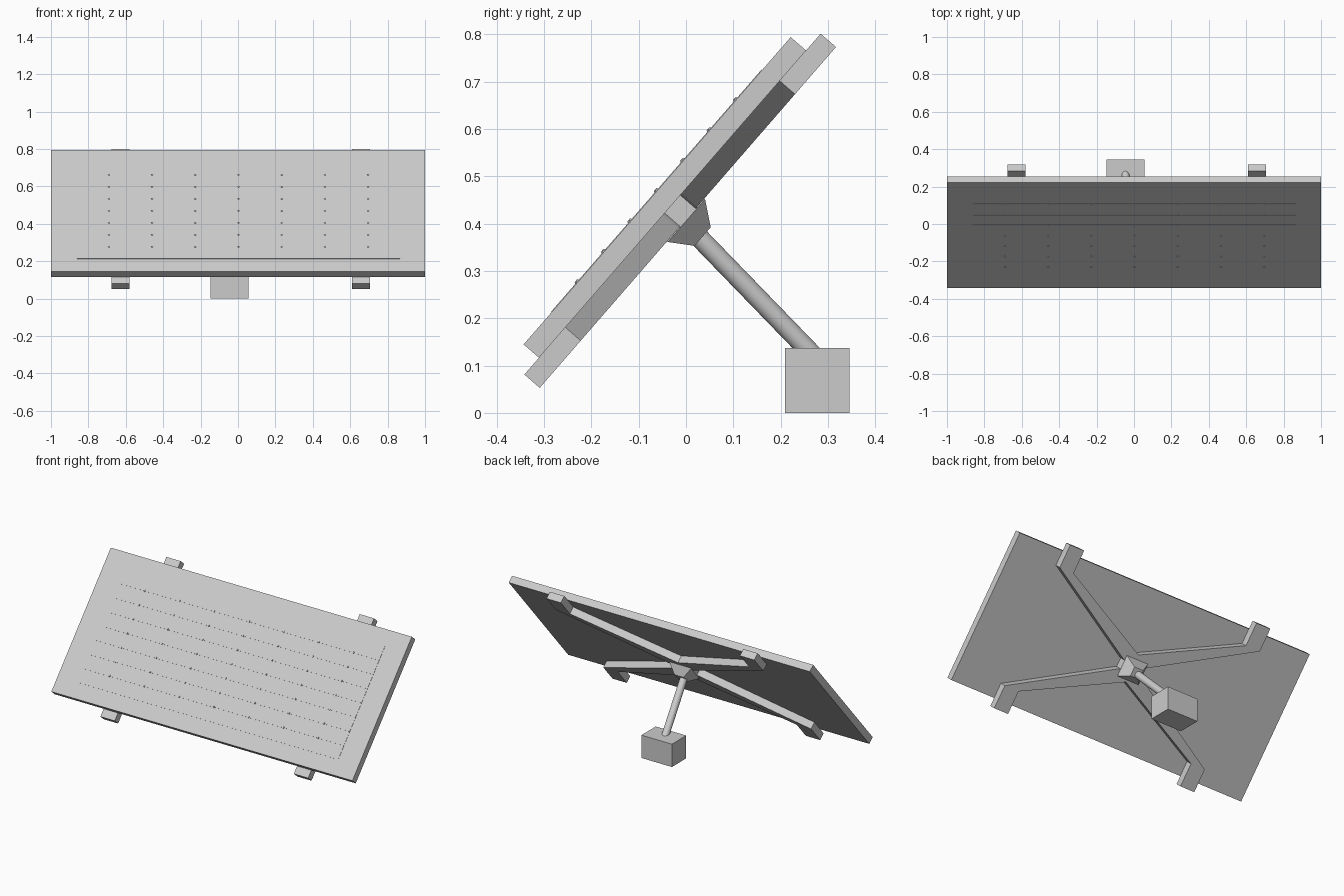
import bpy, bmesh, math
from mathutils import Matrix, Vector

if "Cube" in bpy.data.objects:
    bpy.data.objects.remove(bpy.data.objects["Cube"])

# Tilted frame: local x = width, local y = up the slope, local z = out of the front face
TILT = Matrix.Translation((0, -0.0285, 0.441)) @ Matrix.Rotation(math.radians(49), 4, 'X')


def finish(name, bm, matrix=None):
    bmesh.ops.recalc_face_normals(bm, faces=bm.faces)
    mesh = bpy.data.meshes.new(name)
    bm.to_mesh(mesh)
    bm.free()
    obj = bpy.data.objects.new(name, mesh)
    bpy.context.collection.objects.link(obj)
    if matrix:
        obj.matrix_world = matrix
    return obj


def add_box(bm, lo, hi):
    lo, hi = Vector(lo), Vector(hi)
    m = Matrix.Translation((lo + hi) / 2) @ Matrix.Diagonal((*(hi - lo), 1))
    bmesh.ops.create_cube(bm, size=1, matrix=m)


def box(name, lo, hi, matrix=None):
    bm = bmesh.new()
    add_box(bm, lo, hi)
    return finish(name, bm, matrix)


def loft(name, rings, matrix=None):
    bm = bmesh.new()
    loops = [[bm.verts.new(p) for p in ring] for ring in rings]
    n = len(loops[0])
    for a, b in zip(loops, loops[1:]):
        for i in range(n):
            j = (i + 1) % n
            bm.faces.new((a[i], a[j], b[j], b[i]))
    bm.faces.new(loops[0])
    bm.faces.new(loops[-1])
    return finish(name, bm, matrix)


# Main slab and the thin cell sheet on its front
box("panel", (-1, -0.43, 0), (1, 0.43, 0.043), TILT)
box("cell_sheet", (-0.86, -0.34, 0.04), (0.865, 0.338, 0.0445), TILT)

# Fine seams across the sheet with small diamond studs where the columns meet them
seams, studs = bmesh.new(), bmesh.new()
for r in range(1, 8):
    v = -0.341 + 0.085 * r
    add_box(seams, (-0.86, v - 0.002, 0.042), (0.865, v + 0.002, 0.046))
    for c in range(-3, 4):
        m = Matrix.Translation((0.0025 + 0.231 * c, v, 0.0455))
        bmesh.ops.create_cone(studs, cap_ends=True, segments=4, radius1=0.007,
                              radius2=0.004, depth=0.005, matrix=m)
finish("cell_seams", seams, TILT)
finish("cell_studs", studs, TILT)

# Four bent support arms behind the slab, ending in straight tabs
arm = [(-0.02, 0.07), (0.595, 0.345), (0.595, 0.477), (0.69, 0.477), (0.69, 0.345), (0.08, 0.03), (0, 0)]
for sx, side in ((1, "right"), (-1, "left")):
    for sv, level in ((1, "upper"), (-1, "lower")):
        rings = [[(0.015 + sx * x, sv * v, z) for x, v in arm] for z in (0, -0.043)]
        loft(f"{level}_{side}_arm", rings, TILT)


# Hub: square block tapering towards the pole
def square(hx, hv, v, z):
    return [(0.01 + a * hx, v + b * hv, z) for a, b in ((-1, -1), (1, -1), (1, 1), (-1, 1))]


loft("hub", [square(0.072, 0.061, -0.005, 0), square(0.072, 0.06, -0.007, -0.045),
             square(0.03, 0.026, -0.01, -0.093)], TILT)

# Round pole from the hub down into the base
start, end = Vector((0.0, 0.005, 0.394)), Vector((-0.049, 0.28, 0.11))
axis = end - start
bm = bmesh.new()
bmesh.ops.create_cone(bm, cap_ends=True, segments=24, radius1=0.021, radius2=0.021, depth=axis.length,
                      matrix=Matrix.Translation((start + end) / 2) @ axis.to_track_quat('Z', 'Y').to_matrix().to_4x4())
pole = finish("pole", bm)
bpy.context.view_layer.objects.active = pole
pole.select_set(True)
bpy.ops.object.shade_smooth_by_angle(angle=math.radians(40))

# Base block on the ground
box("base", (-0.148, 0.209, 0), (0.055, 0.345, 0.137))
